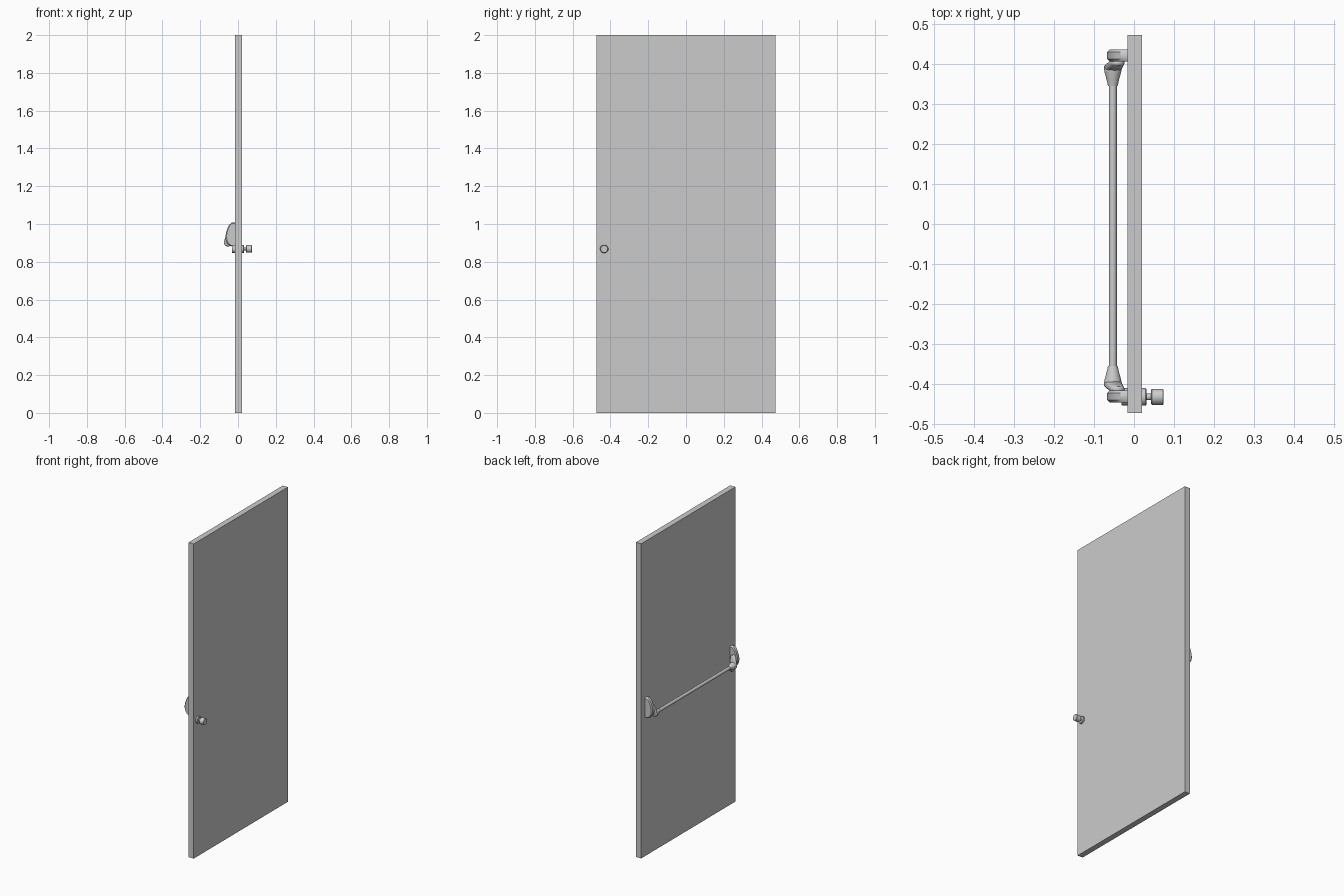
import bpy, bmesh, math
from mathutils import Vector

if "Cube" in bpy.data.objects:
    bpy.data.objects.remove(bpy.data.objects["Cube"])

MID = -0.005          # y of the push bar's mirror plane
BAR_X, BAR_Z = -0.053, 0.903


def finish(name, bm, smooth=True):
    bmesh.ops.recalc_face_normals(bm, faces=bm.faces)
    me = bpy.data.meshes.new(name)
    bm.to_mesh(me)
    bm.free()
    ob = bpy.data.objects.new(name, me)
    bpy.context.collection.objects.link(ob)
    if smooth:
        bpy.ops.object.select_all(action='DESELECT')
        ob.select_set(True)
        bpy.context.view_layer.objects.active = ob
        bpy.ops.object.shade_smooth_by_angle(angle=math.radians(35))
    return ob


def lathe(name, profile, axis, centre, n=32):
    """Capped rings from (position, radius) pairs along the x or y axis."""
    bm = bmesh.new()
    rings = []
    for p, r in profile:
        ring = []
        for i in range(n):
            a = 2 * math.pi * i / n
            u, v = r * math.cos(a), r * math.sin(a)
            co = (p, centre[0] + u, centre[1] + v) if axis == 'x' else (centre[0] + u, p, centre[1] + v)
            ring.append(bm.verts.new(co))
        rings.append(ring)
    for a, b in zip(rings, rings[1:]):
        for i in range(n):
            j = (i + 1) % n
            bm.faces.new((a[i], a[j], b[j], b[i]))
    bm.faces.new(rings[0])
    bm.faces.new(rings[-1])
    return finish(name, bm)


def box(name, lo, hi):
    bm = bmesh.new()
    bmesh.ops.create_cube(bm, size=1)
    for v in bm.verts:
        v.co = Vector([(l + h) / 2 + c * (h - l) for c, l, h in zip(v.co, lo, hi)])
    return finish(name, bm, False)


def bracket(name, s):
    """Curved side profile, narrowed towards its outer face."""
    prof = [(-0.015, 1.007), (-0.034, 1.007), (-0.045, 0.998), (-0.055, 0.980), (-0.063, 0.957),
            (-0.067, 0.932), (-0.064, 0.910), (-0.054, 0.893), (-0.040, 0.883), (-0.015, 0.880)]
    bm = bmesh.new()
    layers = []
    for y, inset in ((0.412, 0.88), (0.418, 1), (0.436, 1), (0.442, 0.88)):
        layers.append([bm.verts.new((-0.015 + (x + 0.015) * inset, MID + s * y,
                                     0.944 + (z - 0.944) * (1 + inset) / 2)) for x, z in prof])
    n = len(prof)
    for a, b in zip(layers, layers[1:]):
        for i in range(n):
            j = (i + 1) % n
            bm.faces.new((a[i], a[j], b[j], b[i]))
    bm.faces.new(layers[0])
    bm.faces.new(layers[-1])
    return finish(name, bm)


def link_arm(name, s):
    """Tapered lever: hull of the pivot disc and the disc at the bar."""
    bm = bmesh.new()
    for x, z, r, y0, y1 in ((-0.042, 0.945, 0.018, 0.402, 0.415),
                            (BAR_X, BAR_Z, 0.022, 0.389, 0.404)):
        for y, k in ((y0, 0.85), (y0 + 0.004, 1), (y1 - 0.004, 1), (y1, 0.85)):
            for i in range(24):
                a = 2 * math.pi * i / 24
                bm.verts.new((x + k * r * math.cos(a), MID + s * y, z + k * r * math.sin(a)))
    res = bmesh.ops.convex_hull(bm, input=bm.verts)
    junk = {e for e in res['geom_interior'] if isinstance(e, bmesh.types.BMVert)}
    bmesh.ops.delete(bm, geom=list(junk), context='VERTS')
    return finish(name, bm)


# Door leaf
box("door_panel", (-0.016, -0.473, 0), (0.020, 0.473, 2))

# Push bar with a bracket, lever and socket at each end
lathe("push_bar", [(MID - 0.36, 0.010), (MID + 0.36, 0.010)], 'y', (BAR_X, BAR_Z))
for s, side in ((1, "hinge"), (-1, "latch")):
    bracket(side + "_bracket", s)
    link_arm(side + "_arm", s)
    socket = [(0.350, 0.012), (0.370, 0.0165), (0.386, 0.021), (0.392, 0.022), (0.399, 0.019)]
    lathe(side + "_socket", [(MID + s * y, r) for y, r in socket], 'y', (BAR_X, BAR_Z))

# Outside knob on its stem, with roses on both faces of the door
C = (-0.433, 0.868)
lathe("inner_rose", [(-0.031, 0.020), (-0.028, 0.022), (-0.014, 0.022)], 'x', C)
lathe("outer_rose", [(0.018, 0.022), (0.029, 0.022), (0.031, 0.020)], 'x', C)
lathe("knob_stem", [(0.028, 0.008), (0.046, 0.008)], 'x', C)
lathe("knob", [(0.043, 0.018), (0.045, 0.020), (0.072, 0.020), (0.0735, 0.0185)], 'x', C)
